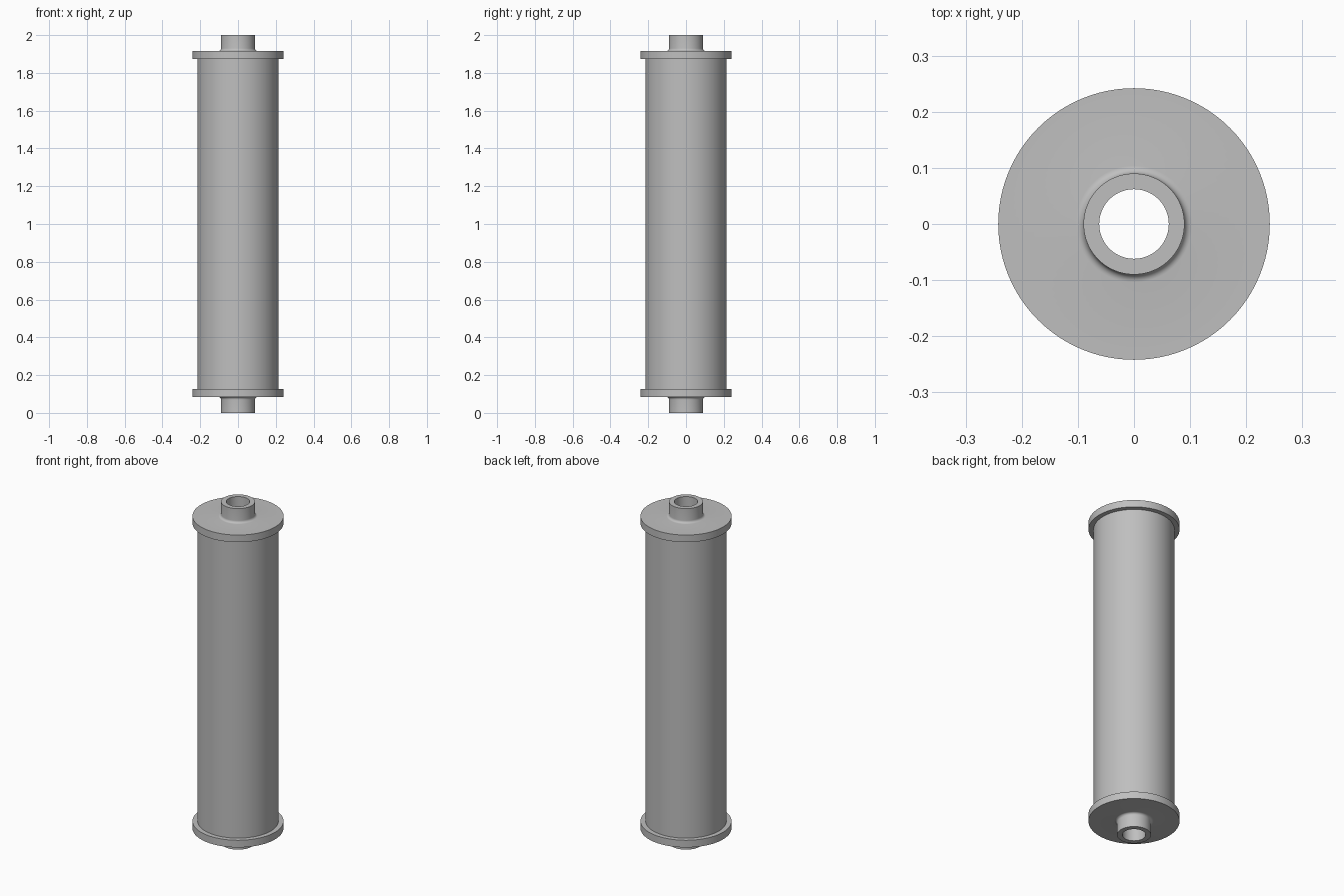
import bpy
import bmesh
from math import sin, cos, pi

old = bpy.data.objects.get("Cube")
if old:
    bpy.data.objects.remove(old, do_unlink=True)

SEGMENTS = 96
HEIGHT = 2.0
BODY_R, FLANGE_R, BOSS_R, BORE_R = 0.215, 0.242, 0.09, 0.062
FLANGE_IN, FLANGE_OUT = 1.874, 1.916
FILLET = 0.014

grey = bpy.data.materials.new("plain grey")
grey.use_nodes = True
colour = (0.52, 0.52, 0.52, 1)
grey.diffuse_color = colour
grey.node_tree.nodes["Principled BSDF"].inputs["Base Color"].default_value = colour


def lathe(name, profile):
    """Turn an open (radius, z) profile around z; upward runs face outward."""
    bm = bmesh.new()
    angles = [2 * pi * i / SEGMENTS for i in range(SEGMENTS)]
    rings = [[bm.verts.new((r * cos(a), r * sin(a), z)) for a in angles]
             for r, z in profile]
    for low, high in zip(rings, rings[1:]):
        for i in range(SEGMENTS):
            j = (i + 1) % SEGMENTS
            bm.faces.new((low[i], low[j], high[j], high[i]))
    mesh = bpy.data.meshes.new(name)
    bm.to_mesh(mesh)
    bm.free()
    mesh.materials.append(grey)
    obj = bpy.data.objects.new(name, mesh)
    bpy.context.collection.objects.link(obj)
    bpy.ops.object.select_all(action="DESELECT")
    obj.select_set(True)
    bpy.context.view_layer.objects.active = obj
    bpy.ops.object.shade_smooth_by_angle(angle=pi / 6)
    return obj


# Long outer barrel between the two flanges
lathe("barrel", [(BODY_R, HEIGHT - FLANGE_IN), (BODY_R, FLANGE_IN)])

# Straight bore running through the whole length
lathe("bore", [(BORE_R, FLANGE_IN), (BORE_R, HEIGHT - FLANGE_IN)])

# End cap: flange, concave fillet, hollow boss
fillet = [(BOSS_R + FILLET * (1 - sin(a)), FLANGE_OUT + FILLET * (1 - cos(a)))
          for a in (pi / 2 * i / 6 for i in range(7))]
cap = [(BODY_R, FLANGE_IN), (FLANGE_R, FLANGE_IN), (FLANGE_R, FLANGE_OUT),
       *fillet, (BOSS_R, HEIGHT), (BORE_R, HEIGHT), (BORE_R, FLANGE_IN)]
lathe("top_end_cap", cap)
lathe("bottom_end_cap", [(r, HEIGHT - z) for r, z in reversed(cap)])
